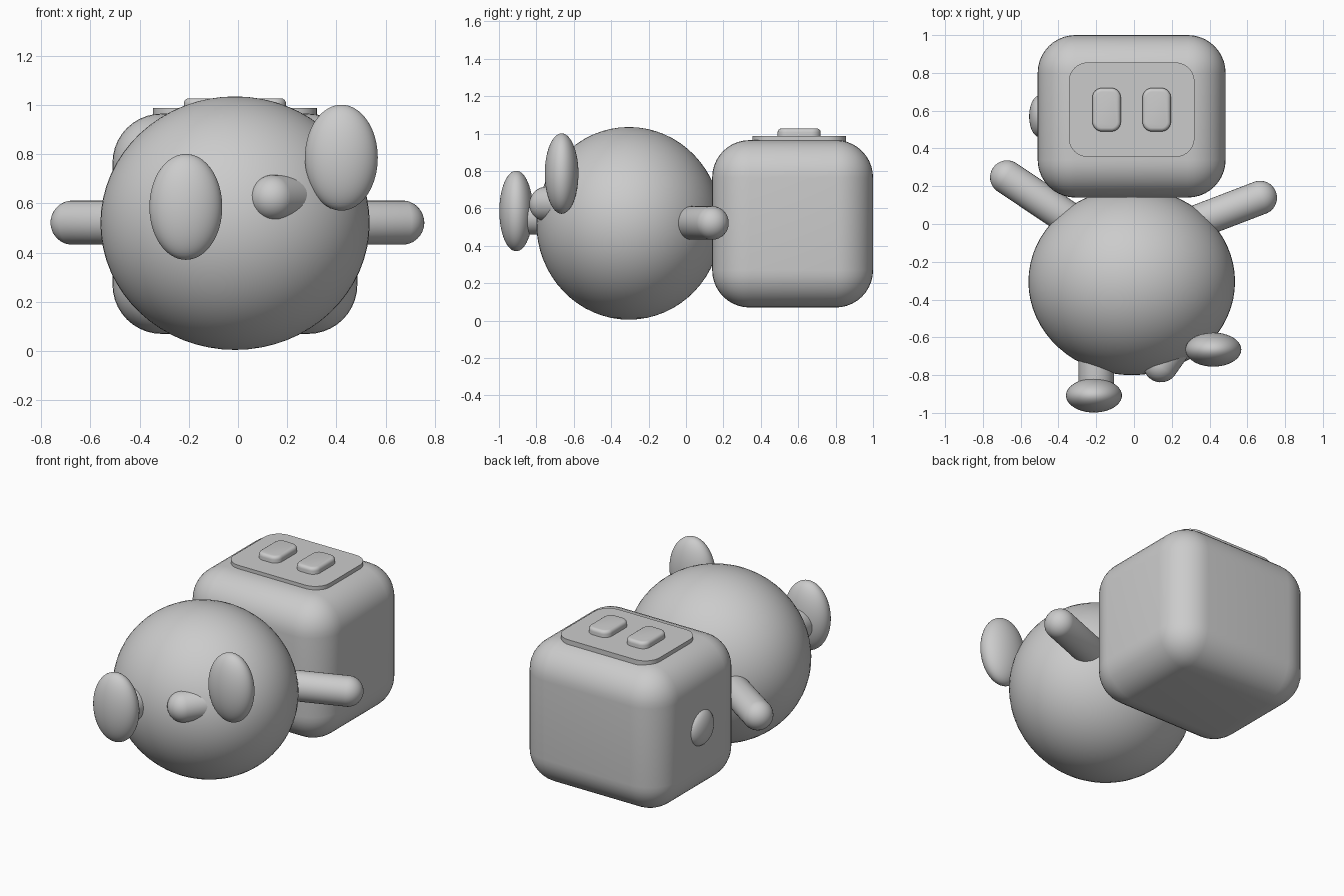
import bpy, bmesh, math
from mathutils import Vector, Matrix

cube = bpy.data.objects.get("Cube")
if cube:
    bpy.data.objects.remove(cube, do_unlink=True)

GREY = (0.6, 0.6, 0.6, 1.0)
grey = bpy.data.materials.new("plain grey")
grey.use_nodes = True
grey.diffuse_color = GREY
grey.node_tree.nodes["Principled BSDF"].inputs["Base Color"].default_value = GREY


def add(name, bm, angle=40):
    """Turn a bmesh into a smooth-shaded object that keeps sharp edges."""
    mesh = bpy.data.meshes.new(name)
    bm.to_mesh(mesh)
    bm.free()
    mesh.materials.append(grey)
    obj = bpy.data.objects.new(name, mesh)
    bpy.context.collection.objects.link(obj)
    bpy.ops.object.select_all(action="DESELECT")
    obj.select_set(True)
    bpy.context.view_layer.objects.active = obj
    bpy.ops.object.shade_smooth_by_angle(angle=math.radians(angle))
    return obj


def ellipsoid(name, centre, radii):
    bm = bmesh.new()
    bmesh.ops.create_uvsphere(bm, u_segments=64, v_segments=32, radius=1)
    bmesh.ops.scale(bm, vec=radii, verts=bm.verts)
    bmesh.ops.translate(bm, vec=centre, verts=bm.verts)
    return add(name, bm)


def capsule(name, start, end, radius):
    """Sphere split at its equator and stretched between two points."""
    start, end = Vector(start), Vector(end)
    axis = end - start
    bm = bmesh.new()
    bmesh.ops.create_uvsphere(bm, u_segments=32, v_segments=17, radius=radius)
    for v in bm.verts:
        if v.co.z > 0:
            v.co.z += axis.length
    turn = axis.to_track_quat("Z", "Y").to_matrix().to_4x4()
    bm.transform(Matrix.Translation(start) @ turn)
    return add(name, bm)


def rounded_box(name, low, high, radius, upright_only=False, soft=0):
    """Box with rounded edges; upright_only rounds just the vertical ones."""
    low, high = Vector(low), Vector(high)
    bm = bmesh.new()
    bmesh.ops.create_cube(bm, size=1)
    bmesh.ops.scale(bm, vec=high - low, verts=bm.verts)
    bmesh.ops.translate(bm, vec=(low + high) / 2, verts=bm.verts)
    upright = [e for e in bm.edges
               if abs(e.verts[0].co.z - e.verts[1].co.z) > 0.001]
    edges = upright if upright_only else bm.edges[:]
    bmesh.ops.bevel(bm, geom=edges, offset=radius, segments=10,
                    profile=0.5, affect="EDGES", clamp_overlap=True)
    if soft:
        # Round the top rim as well
        top = [e for e in bm.edges
               if all(v.co.z > high.z - 0.001 for v in e.verts)]
        bmesh.ops.bevel(bm, geom=top, offset=soft, segments=4,
                        profile=0.5, affect="EDGES")
    return add(name, bm)


# Head, face panel, eyes and the single ear
rounded_box("head", (-0.51, 0.14, 0.07), (0.485, 1.0, 0.965), 0.2)
rounded_box("face_panel", (-0.345, 0.355, 0.9), (0.32, 0.855, 0.987), 0.1, True)
for name, x in (("right_eye", -0.145), ("left_eye", 0.12)):
    rounded_box(name, (x - 0.075, 0.49, 0.95), (x + 0.075, 0.72, 1.027),
                0.05, True, 0.02)
ellipsoid("right_ear", (-0.5, 0.57, 0.52), (0.055, 0.11, 0.11))

# Round body
ellipsoid("body", (-0.012, -0.305, 0.52), (0.547, 0.495, 0.515))

# Arms
capsule("left_arm", (0.2, -0.04, 0.522), (0.667, 0.139, 0.522), 0.09)
capsule("right_arm", (-0.2, -0.07, 0.522), (-0.672, 0.247, 0.522), 0.09)

# Legs and feet
capsule("right_leg", (-0.2, -0.5, 0.555), (-0.2, -0.87, 0.555), 0.095)
capsule("left_leg", (0.4, -0.38, 0.623), (0.142, -0.745, 0.623), 0.093)
ellipsoid("right_foot", (-0.212, -0.908, 0.586), (0.148, 0.09, 0.215))
ellipsoid("left_foot", (0.42, -0.665, 0.786), (0.148, 0.09, 0.215))
